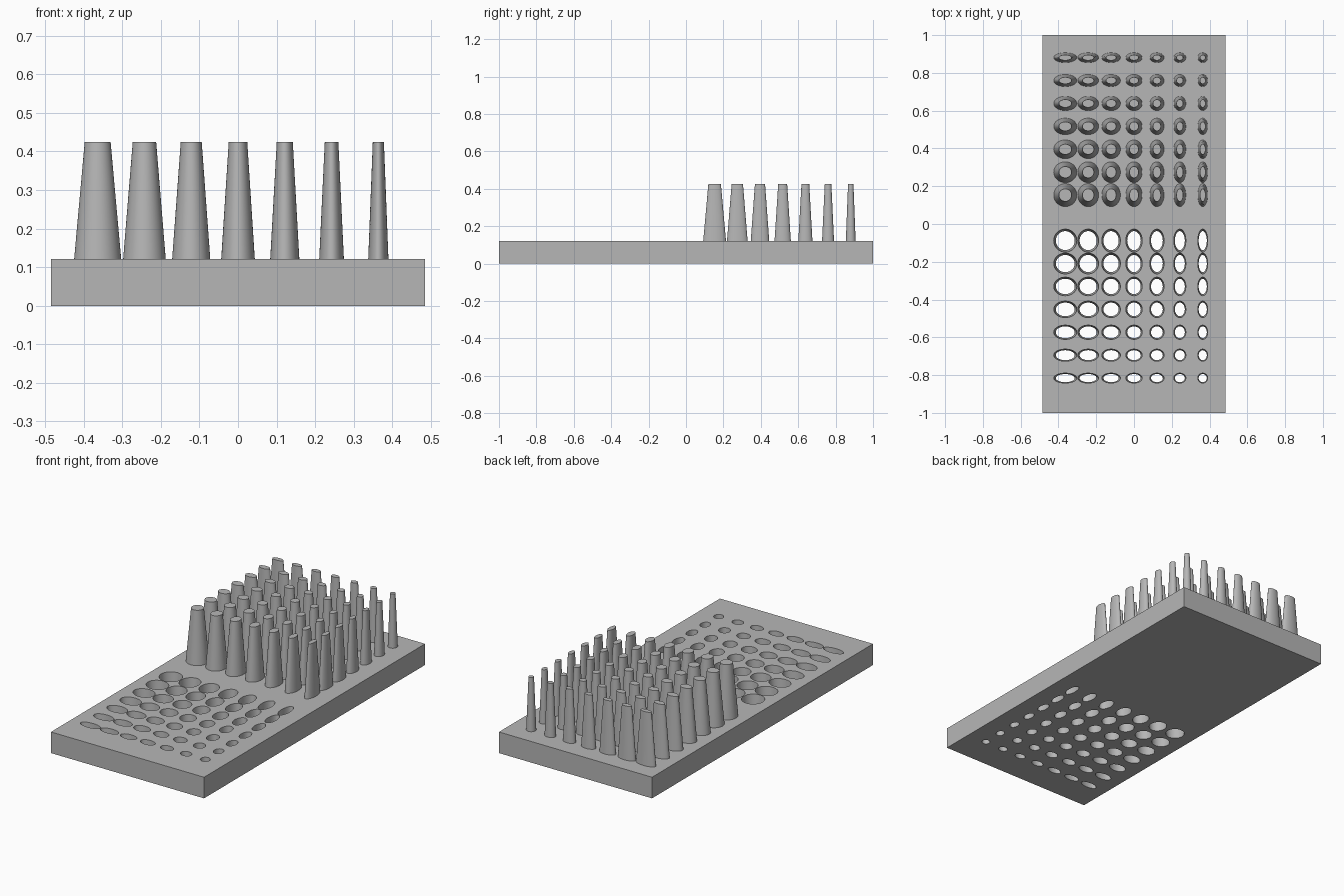
import bpy
import bmesh
from math import radians
from mathutils import Matrix, Vector

default = bpy.data.objects.get("Cube")
if default:
    bpy.data.objects.remove(default, do_unlink=True)

COUNT = 7
PITCH = 0.1213
PLATE_TOP = 0.121
PEG_HEIGHT = 0.304
TAPER = 0.45 / PEG_HEIGHT
RADII = [0.061 - 0.0058 * i for i in range(COUNT)]

grey = bpy.data.materials.new("plain grey")
grey.use_nodes = True
grey.diffuse_color = (0.47, 0.47, 0.47, 1)
grey.node_tree.nodes["Principled BSDF"].inputs["Base Color"].default_value = grey.diffuse_color


def make_object(name, bm):
    mesh = bpy.data.meshes.new(name)
    bm.to_mesh(mesh)
    bm.free()
    mesh.materials.append(grey)
    obj = bpy.data.objects.new(name, mesh)
    bpy.context.collection.objects.link(obj)
    return obj


def tapered_grid(name, first_y, direction, low, high):
    """Grid of elliptical cones, full size at the plate top, tapering along direction."""
    bm = bmesh.new()
    scale_low = 1 - TAPER * direction * (low - PLATE_TOP)
    scale_high = 1 - TAPER * direction * (high - PLATE_TOP)
    for col, rx in enumerate(RADII):
        for row, ry in enumerate(RADII):
            x = (col - (COUNT - 1) / 2) * PITCH
            y = first_y + direction * row * PITCH
            place = (Matrix.Translation((x, y, (low + high) / 2))
                     @ Matrix.Diagonal(Vector((rx, ry, 1, 1))))
            bmesh.ops.create_cone(bm, cap_ends=True, segments=48, radius1=scale_low,
                                  radius2=scale_high, depth=high - low, matrix=place)
    return make_object(name, bm)


def smooth(obj):
    bpy.ops.object.select_all(action="DESELECT")
    obj.select_set(True)
    bpy.context.view_layer.objects.active = obj
    bpy.ops.object.shade_smooth_by_angle(angle=radians(30))


# Flat base plate
bm = bmesh.new()
bmesh.ops.create_cube(bm, size=1, matrix=Matrix.Translation((0, 0, PLATE_TOP / 2))
                      @ Matrix.Diagonal(Vector((0.97, 2, PLATE_TOP, 1))))
plate = make_object("base_plate", bm)

# Tapered through holes in the front half
cutter = tapered_grid("hole_cutter", -0.088, -1, -0.02, PLATE_TOP + 0.005)
cutter.hide_render = True
cut = plate.modifiers.new("holes", "BOOLEAN")
cut.operation = "DIFFERENCE"
cut.solver = "EXACT"
cut.object = cutter
bpy.context.view_layer.objects.active = plate
bpy.ops.object.modifier_apply(modifier=cut.name)
bpy.data.objects.remove(cutter, do_unlink=True)

# Tapered pegs standing on the back half
pegs = tapered_grid("tapered_pegs", 0.153, 1, PLATE_TOP - 0.005, PLATE_TOP + PEG_HEIGHT)

for part in (plate, pegs):
    smooth(part)
